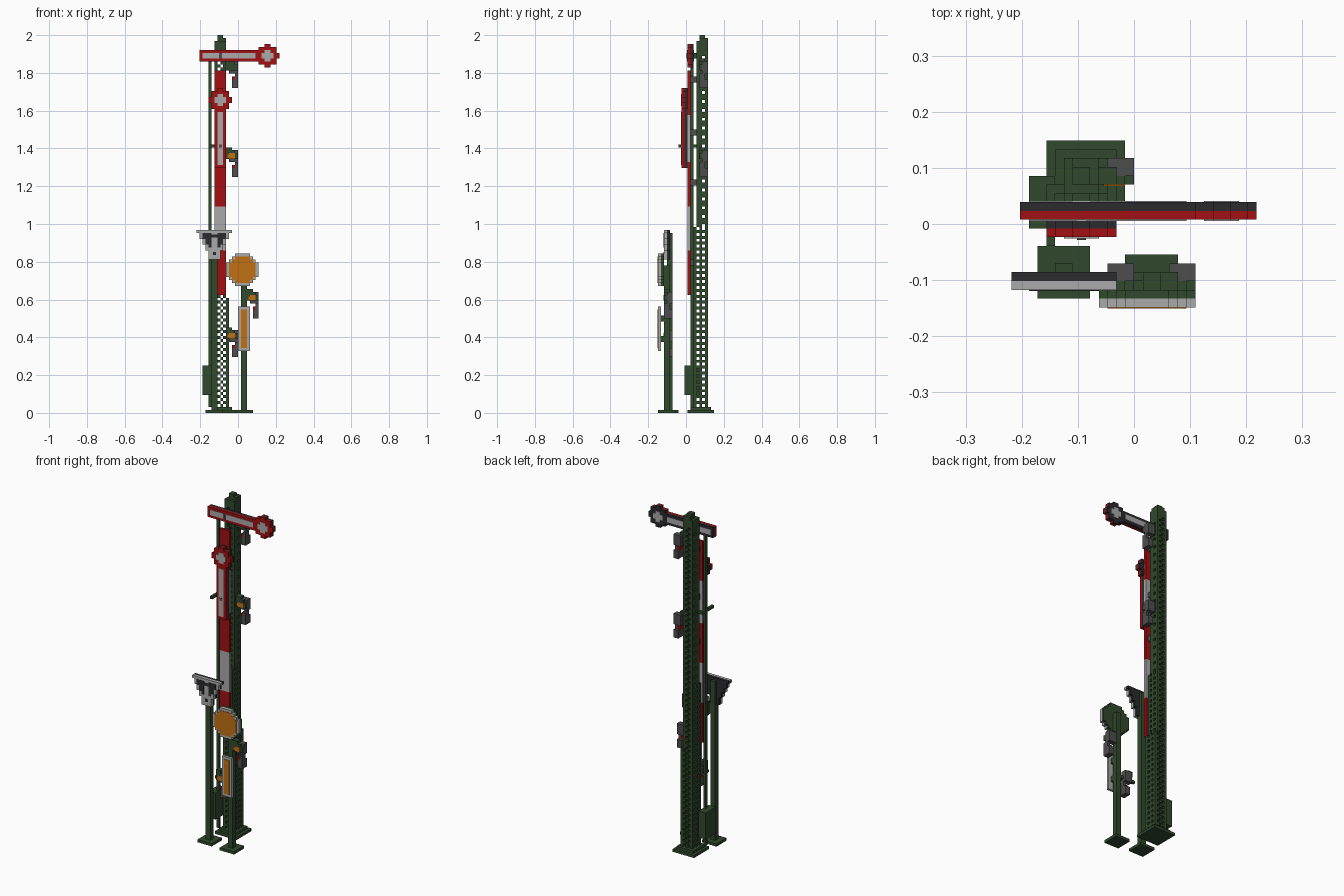
import bpy
import bmesh

cube = bpy.data.objects.get("Cube")
if cube:
    bpy.data.objects.remove(cube, do_unlink=True)

U = 1 / 64  # one block


def material(name, r, g, b):
    m = bpy.data.materials.new(name)
    m.diffuse_color = (r, g, b, 1)
    m.use_nodes = True
    node = next(n for n in m.node_tree.nodes if n.type == 'BSDF_PRINCIPLED')
    node.inputs["Base Color"].default_value = (r, g, b, 1)
    return m


GREEN = material("dark green", 0.030, 0.066, 0.026)
RED = material("signal red", 0.36, 0.005, 0.006)
WHITE = material("light grey", 0.40, 0.40, 0.40)
ORANGE = material("orange", 0.53, 0.16, 0.006)
GREY = material("mid grey", 0.075, 0.075, 0.078)
DARK = material("charcoal", 0.024, 0.024, 0.027)


def blocks(name, mat, boxes):
    """One object made of boxes given as (x0, x1, y0, y1, z0, z1) in blocks."""
    bm = bmesh.new()
    for x0, x1, y0, y1, z0, z1 in boxes:
        vs = bmesh.ops.create_cube(bm, size=1)["verts"]
        for v in vs:
            v.co = (((x0 + x1) / 2 + v.co.x * (x1 - x0)) * U,
                    ((y0 + y1) / 2 + v.co.y * (y1 - y0)) * U,
                    ((z0 + z1) / 2 + v.co.z * (z1 - z0)) * U)
    me = bpy.data.meshes.new(name)
    bm.to_mesh(me)
    bm.free()
    me.materials.append(mat)
    ob = bpy.data.objects.new(name, me)
    bpy.context.collection.objects.link(ob)
    return ob


def rows(cx, z0, halves, y0, y1):
    """Stepped outline: one row per half width, from the bottom up."""
    return [(cx - h, cx + h, y0, y1, z0 + i, z0 + i + 1) for i, h in enumerate(halves)]


P = 0.15  # how far painted plates stand proud

# --- Lattice mast ---
blocks("mast_base", GREEN, [(-10, -1, 0.5, 9.5, 0, 1), (-9, -2, 1.5, 8.5, 1, 2)])


def lattice(name, x0, x1, y0, y1, z0, z1):
    boxes = [(x, x + 1, y, y + 1, z0, z1) for x in (x0, x1 - 1) for y in (y0, y1 - 1)]
    nx, ny = x1 - x0 - 2, int(y1 - y0 - 2)
    for z in range(z0, z1):
        # checkered bracing on front and back
        for i in range(nx):
            if (i + z) % 2:
                x = x0 + 1 + i
                boxes += [(x, x + 1, y, y + 1, z, z + 1) for y in (y0, y1 - 1)]
        # ladder bracing on both sides
        for j in range(ny):
            hole = z % 2 == 0 and j != 1 if ny == 3 else z % 3 == 0 and j == 1
            if not hole:
                y = y0 + 1 + j
                boxes += [(x, x + 1, y, y + 1, z, z + 1) for x in (x0, x1 - 1)]
    blocks(name, GREEN, boxes)


lattice("mast_lower", -8, -3, 2.5, 7.5, 2, 39)
lattice("mast_middle", -8, -4, 2.5, 7.5, 39, 63)
lattice("mast_upper", -8, -4, 3.5, 7.5, 63, 123)
blocks("mast_cap", GREEN, [(-8, -4, 3.5, 7.5, 123, 126), (-7, -4, 4.5, 7.5, 126, 127),
                           (-7, -5, 4.5, 6.5, 127, 128)])

# --- Striped mast board ---
edges = [40, 55, 70, 85, 101, 116]
for i, (a, b) in enumerate(zip(edges, edges[1:])):
    blocks(f"mast_board_{i + 1}", WHITE if i % 2 else RED, [(-8, -4, 0.5, 1.5, a, b)])
blocks("board_brackets", GREY, [(-7, -5, 1.5, 3.5, z, z + 2) for z in (50, 77, 94, 112)])

# --- Drive box and rods ---
blocks("drive_box", GREEN, [(-12, -9, -0.5, 5.5, 6, 16)])
blocks("drive_rod", GREEN, [(-10, -9, 1.5, 2.5, 2, 119)])
blocks("crank_rod", GREEN, [(-10, -9, -2.5, 4.5, 90, 91), (-9, -8, 3.5, 4.5, 90, 91)])

# --- Signal arms: red front, dark back, pale centre on both ---
DISC = [1, 3, 3, 4, 4, 3, 3, 1]
EYE = [1, 2, 2, 1]


def signal_arm(name, y, bar, stripe, cx, cz):
    for part, mat, a in (("front", RED, y), ("back", DARK, y + 1)):
        blocks(f"{name}_{part}", mat, [(bar[0], bar[1], a, a + 1, bar[2], bar[3])]
               + rows(cx, cz - 4, DISC, a, a + 1))
    for part, a, b in (("front", y - P, y), ("back", y + 2, y + 2 + P)):
        blocks(f"{name}_{part}_paint", WHITE, [(stripe[0], stripe[1], a, b, stripe[2], stripe[3])]
               + rows(cx, cz - 2, EYE, a, b))


signal_arm("upper_arm", 0.5, (-13, 7, 119, 123), (-12, 6, 120, 122), 10, 121)
signal_arm("lower_arm", -1.5, (-8, -4, 83, 103), (-7, -5, 84, 102), -6, 106)
blocks("upper_arm_pivot", GREEN, [(-7, -5, 2.5, 3.5, 120, 122)])
blocks("pivot_bolts", GREY, [(-6.5, -5.5, 0.5 - 2 * P, 0.5, 120, 122),
                             (-6.5, -5.5, -1.5 - 2 * P, -1.5, 90, 91)])


# --- Lamps ---
def lamp(name, x, y, z, glass):
    blocks(name + "_housing", GREEN, [(x - 1, x + 2, y, y + 1, z + 6, z + 9),
                                      (x, x + 1, y, y + 2, z + 9, z + 10),
                                      (x - 1, x, y, y + 2, z + 8, z + 10),
                                      (x + 2, x + 3, y, y + 1, z + 6, z + 8)])
    blocks(name + "_body", GREY, [(x, x + 3, y + 1, y + 3, z + 5, z + 9),
                                  (x + 1, x + 3, y, y + 3, z, z + 3)])
    blocks(name + "_red_filter", RED, [(x + 1, x + 2, y, y + 2, z + 3, z + 4)])
    blocks(name + "_holder", GREY, [(x + 2, x + 3, y, y + 2, z + 3, z + 5)])
    blocks(name + "_bracket", GREEN, [(x - 2, x, y + 1, y + 2, z + 6, z + 7)])
    if glass:
        blocks(name + "_glass", ORANGE, [(x, x + 2, y - P, y, z + 6, z + 8),
                                         (x - 0.5, x, y - P, y, z + 6.5, z + 7.5)])


lamp("upper_mast_lamp", -3, 4.5, 110, False)
lamp("lower_mast_lamp", -3, 4.5, 80, True)
lamp("low_post_lamp", -3, -7.5, 19, True)
lamp("high_post_lamp", 4, -7.5, 32, True)
blocks("low_lamp_arm", GREEN, [(-3, 1, -6.5, -5.5, 25, 26)])

# --- Sign post with stepped trapezoid board ---
blocks("sign_post", GREEN, [(-11, -5, -8.5, -2.5, 0, 1), (-9, -7, -6.5, -4.5, 1, 52),
                            (-9, -7, -5.5, -4.5, 52, 61)])
SIGN = [2, 2, 2, 3, 3, 4, 4, 5, 5, 6]
blocks("sign_front", WHITE, rows(-8, 52, SIGN, -7.5, -6.5))
blocks("sign_back", DARK, rows(-8, 52, SIGN, -6.5, -5.5))
a, b = -7.5 - P, -7.5
marks = [(-8.5, -7.5, a, b, 53.5, 54.5), (-9, -7, a, b, 59.5, 60.5)]
for s in (-1, 1):
    for near, far, z0, z1 in ((1, 4, 59, 61), (1, 3, 57, 59), (1, 2, 56, 57)):
        x0, x1 = sorted((-8 + s * near, -8 + s * far))
        marks.append((x0, x1, a, b, z0, z1))
blocks("sign_marks", DARK, marks)

# --- Distant signal: post, round disc and narrow plate ---
blocks("disc_post", GREEN, [(-1, 5, -9.5, -3.5, 0, 1), (1, 3, -7.5, -5.5, 1, 50)])
BIG = [2.5, 3.5, 4.5] + [5.5] * 5 + [4.5, 3.5, 2.5]
INNER = [2.5, 3.5] + [4.5] * 5 + [3.5, 2.5]
blocks("round_disc", WHITE, rows(1.5, 43, BIG, -9.5, -8.5))
blocks("round_disc_back", GREEN, rows(1.5, 43, BIG, -8.5, -7.5))
blocks("round_disc_paint", ORANGE, rows(1.5, 44, INNER, -9.5 - P, -9.5))
blocks("narrow_plate", WHITE, [(0, 4, -9.5, -8.5, 21, 36)])
blocks("narrow_plate_paint", ORANGE, [(1, 3, -9.5 - P, -9.5, 22, 35)])
blocks("narrow_plate_mounts", GREEN, [(1, 3, -8.5, -7.5, z, z + 2) for z in (24, 31)])
